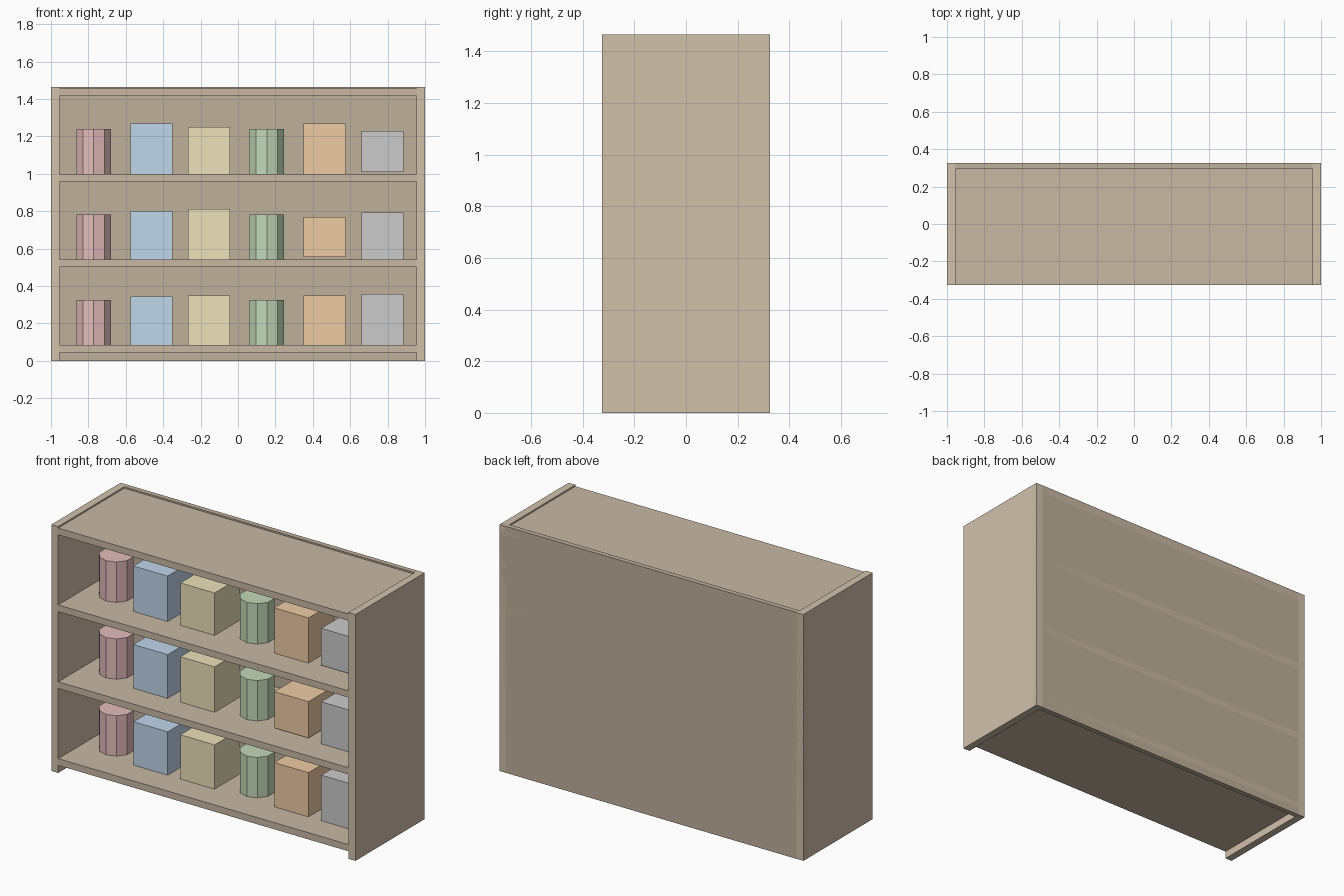
import bpy

if "Cube" in bpy.data.objects:
    bpy.data.objects.remove(bpy.data.objects["Cube"])

H, D = 1.465, 0.65          # overall height and depth


def material(name, rgb):
    m = bpy.data.materials.new(name)
    m.diffuse_color = (*rgb, 1)
    m.use_nodes = True
    m.node_tree.nodes["Principled BSDF"].inputs["Base Color"].default_value = m.diffuse_color
    return m


def finish(name, mat):
    ob = bpy.context.object
    ob.name = name
    ob.data.materials.append(mat)
    return ob


def box(name, loc, size, mat):
    bpy.ops.mesh.primitive_cube_add(size=1, location=loc)
    ob = finish(name, mat)
    ob.scale = size
    return ob


def can(name, loc, radius, height, mat):
    bpy.ops.mesh.primitive_cylinder_add(vertices=10, radius=radius, depth=height, location=loc)
    return finish(name, mat)


side_wood = material("side_wood", (0.64, 0.54, 0.41))
shelf_wood = material("shelf_wood", (0.58, 0.48, 0.37))
back_wood = material("back_wood", (0.52, 0.44, 0.33))

# Case: two sides and a back panel
for s, label in ((-1, "left"), (1, "right")):
    box(f"{label}_side", (s * 0.9775, 0, H / 2), (0.045, D, H), side_wood)
box("back_panel", (0, 0.31, H / 2), (2, 0.03, H), back_wood)

# Bottom, two shelves and top board, evenly spaced
tops = [0.085 + 0.457 * i for i in range(4)]
for i, z in enumerate(tops):
    box(f"shelf_{i + 1}", (0, 0, z - 0.02), (1.91, D, 0.04), shelf_wood)

# Goods: one column per colour, box heights vary from row to row
goods = [
    ("red_can", (0.78, 0.50, 0.50), None),
    ("blue_box", (0.53, 0.68, 0.83), (0.276, 0.28, 0.30)),
    ("yellow_box", (0.84, 0.76, 0.49), (0.286, 0.30, 0.264)),
    ("green_can", (0.54, 0.69, 0.48), None),
    ("orange_box", (0.86, 0.60, 0.37), (0.286, 0.216, 0.298)),
    ("white_box", (0.83, 0.82, 0.80), (0.302, 0.26, 0.22)),
]
for col, (name, rgb, heights) in enumerate(goods):
    mat = material(name, rgb)
    x = -0.772 + 0.3088 * col
    for row in range(3):
        loc = (x, -0.04, tops[row] + 0.12)
        if heights:
            box(f"{name}_{row + 1}", loc, (0.225, 0.24, heights[row]), mat)
        else:
            can(f"{name}_{row + 1}", loc, 0.097, 0.24, mat)
